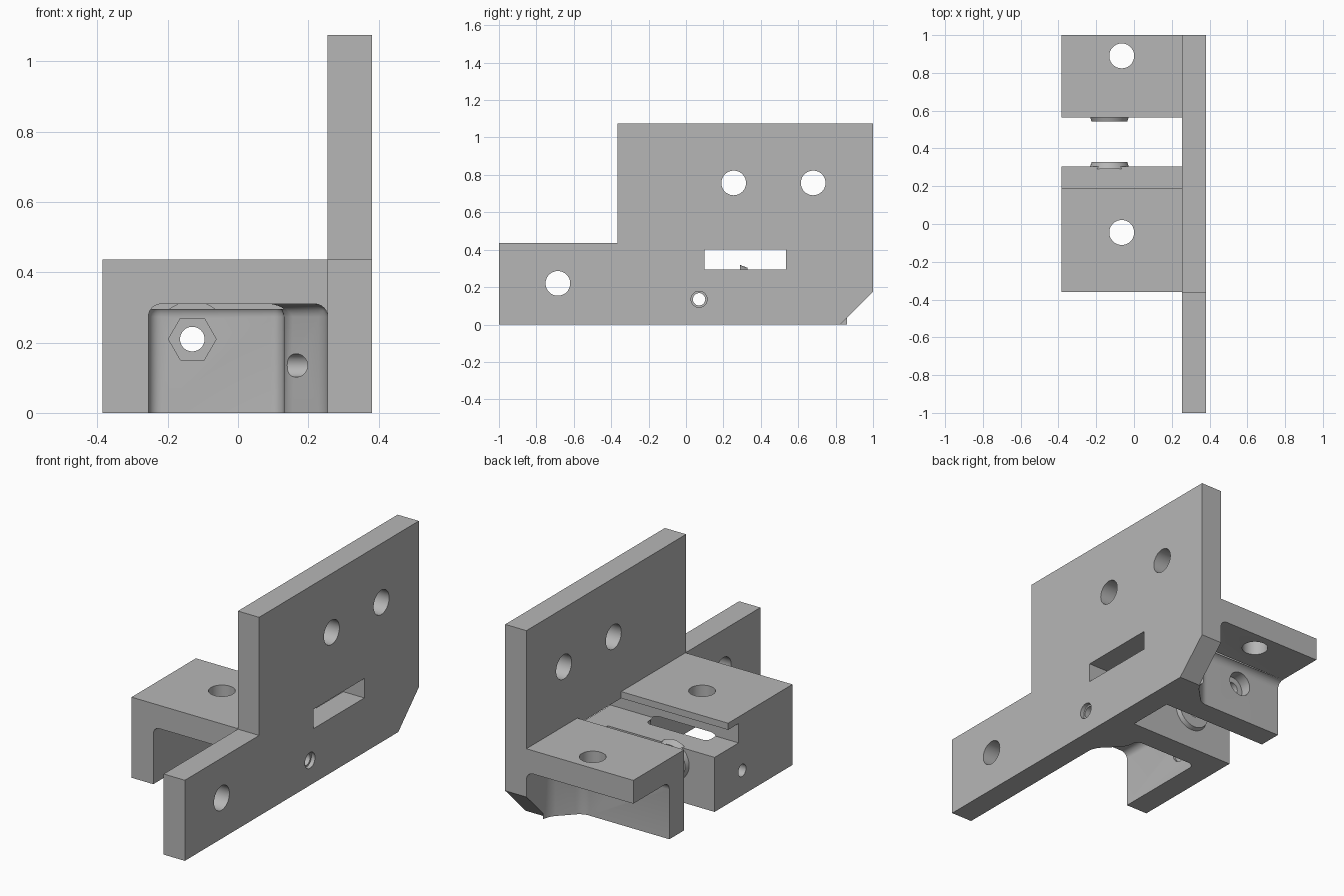
import bpy, bmesh, math

if "Cube" in bpy.data.objects:
    bpy.data.objects.remove(bpy.data.objects["Cube"], do_unlink=True)

grey = bpy.data.materials.new("matte grey")
grey.use_nodes = True
grey.diffuse_color = (0.47, 0.47, 0.47, 1)
grey.node_tree.nodes["Principled BSDF"].inputs["Base Color"].default_value = (0.47, 0.47, 0.47, 1)


def prism(name, axis, pts, a, b, taper=1.0):
    """Extrude a flat outline along an axis from a to b."""
    place = {"x": lambda u, v, t: (t, u, v),
             "y": lambda u, v, t: (u, t, v),
             "z": lambda u, v, t: (u, v, t)}[axis]
    n = len(pts)
    cu, cv = sum(p[0] for p in pts) / n, sum(p[1] for p in pts) / n
    bm = bmesh.new()
    low = [bm.verts.new(place(u, v, a)) for u, v in pts]
    high = [bm.verts.new(place(cu + (u - cu) * taper, cv + (v - cv) * taper, b)) for u, v in pts]
    bm.faces.new(low)
    bm.faces.new(high)
    for i in range(n):
        j = (i + 1) % n
        bm.faces.new((low[i], low[j], high[j], high[i]))
    bmesh.ops.recalc_face_normals(bm, faces=bm.faces)
    mesh = bpy.data.meshes.new(name)
    bm.to_mesh(mesh)
    bm.free()
    mesh.materials.append(grey)
    obj = bpy.data.objects.new(name, mesh)
    bpy.context.collection.objects.link(obj)
    return obj


def rect(u0, u1, v0, v1):
    return [(u0, v0), (u1, v0), (u1, v1), (u0, v1)]


def ring(u, v, r, n=40):
    return [(u + r * math.cos(math.tau * i / n), v + r * math.sin(math.tau * i / n)) for i in range(n)]


def bake(obj):
    """Apply all modifiers of an object."""
    bpy.context.view_layer.update()
    mesh = bpy.data.meshes.new_from_object(obj.evaluated_get(bpy.context.evaluated_depsgraph_get()))
    obj.modifiers.clear()
    obj.data = mesh


def combine(obj, tool, operation="DIFFERENCE"):
    mod = obj.modifiers.new("tool", "BOOLEAN")
    mod.operation, mod.object, mod.solver = operation, tool, "EXACT"
    bake(obj)
    bpy.data.objects.remove(tool, do_unlink=True)


def drill(obj, axis, u, v, r, a, b, n=40):
    combine(obj, prism("drill", axis, ring(u, v, r, n), a, b))


def pocket(obj, outline):
    """Open the underside with a rounded pocket."""
    tool = prism("pocket_cutter", "z", outline, -0.2, 0.31)
    mod = tool.modifiers.new("round", "BEVEL")
    mod.width, mod.segments = 0.04, 6
    bake(tool)
    combine(obj, tool)


IN, OUT = 0.255, 0.382     # inner and outer faces of the side plate
LEFT = -0.385              # free end of both blocks

# Side plate with stepped outline and clipped corner
plate = prism("side_plate", "x", [(-1, 0), (0.825, 0), (1, 0.175), (1, 1.075),
                                  (-0.365, 1.075), (-0.365, 0.436), (-1, 0.436)], IN, OUT)
for y, z in ((0.255, 0.757), (0.68, 0.757), (-0.685, 0.22)):
    drill(plate, "x", y, z, 0.066, 0.2, 0.5)
drill(plate, "x", 0.07, 0.135, 0.033, 0.2, 0.5)
drill(plate, "x", 0.07, 0.135, 0.043, 0.36, 0.5)
combine(plate, prism("slot_cutter", "x", rect(0.1, 0.535, 0.295, 0.4), 0.2, 0.5))

# Front block: roof, outer leg and cross wall around an open pocket
front = prism("front_block", "z", rect(LEFT, IN, -0.36, 0.305), 0, 0.436)
pocket(front, [(-0.255, -0.6), (IN, -0.6), (IN, -0.02), (0.13, 0.105), (0.13, 0.178), (-0.255, 0.178)])
combine(front, prism("slot_cutter", "x", rect(0.1, 0.4, 0.295, 0.4), -0.6, 0.4))
combine(front, prism("ledge_cutter", "x", rect(0.19, 0.4, 0.35, 0.6), -0.6, 0.4))
combine(front, prism("boss", "y", ring(-0.13, 0.21, 0.108), 0.29, 0.328, 0.87), "UNION")
drill(front, "z", -0.065, -0.045, 0.066, 0.2, 0.6)
drill(front, "y", -0.13, 0.21, 0.035, 0.05, 0.5)
drill(front, "y", -0.13, 0.21, 0.068, 0.1, 0.235, 6)
drill(front, "x", 0.07, 0.135, 0.033, -0.6, 0.4)
drill(front, "x", 0.07, 0.135, 0.06, -0.27, -0.1)

# Rear block: roof and wall with a corner gusset
rear = prism("rear_block", "z", rect(LEFT, IN, 0.565, 1), 0, 0.436)
pocket(rear, [(-0.6, 0.692), (0.13, 0.692), (IN, 0.82), (IN, 1.2), (-0.6, 1.2)])
combine(rear, prism("boss", "y", ring(-0.13, 0.21, 0.108), 0.58, 0.543, 0.87), "UNION")
drill(rear, "z", -0.065, 0.89, 0.066, 0.2, 0.6)
drill(rear, "y", -0.13, 0.21, 0.035, 0.4, 0.8)
drill(rear, "y", -0.13, 0.21, 0.066, 0.63, 0.8)

# Smooth the bores and fillets, keep the edges crisp
bpy.ops.object.select_all(action="DESELECT")
for obj in (plate, front, rear):
    obj.select_set(True)
bpy.context.view_layer.objects.active = plate
bpy.ops.object.shade_smooth_by_angle(angle=math.radians(25))
